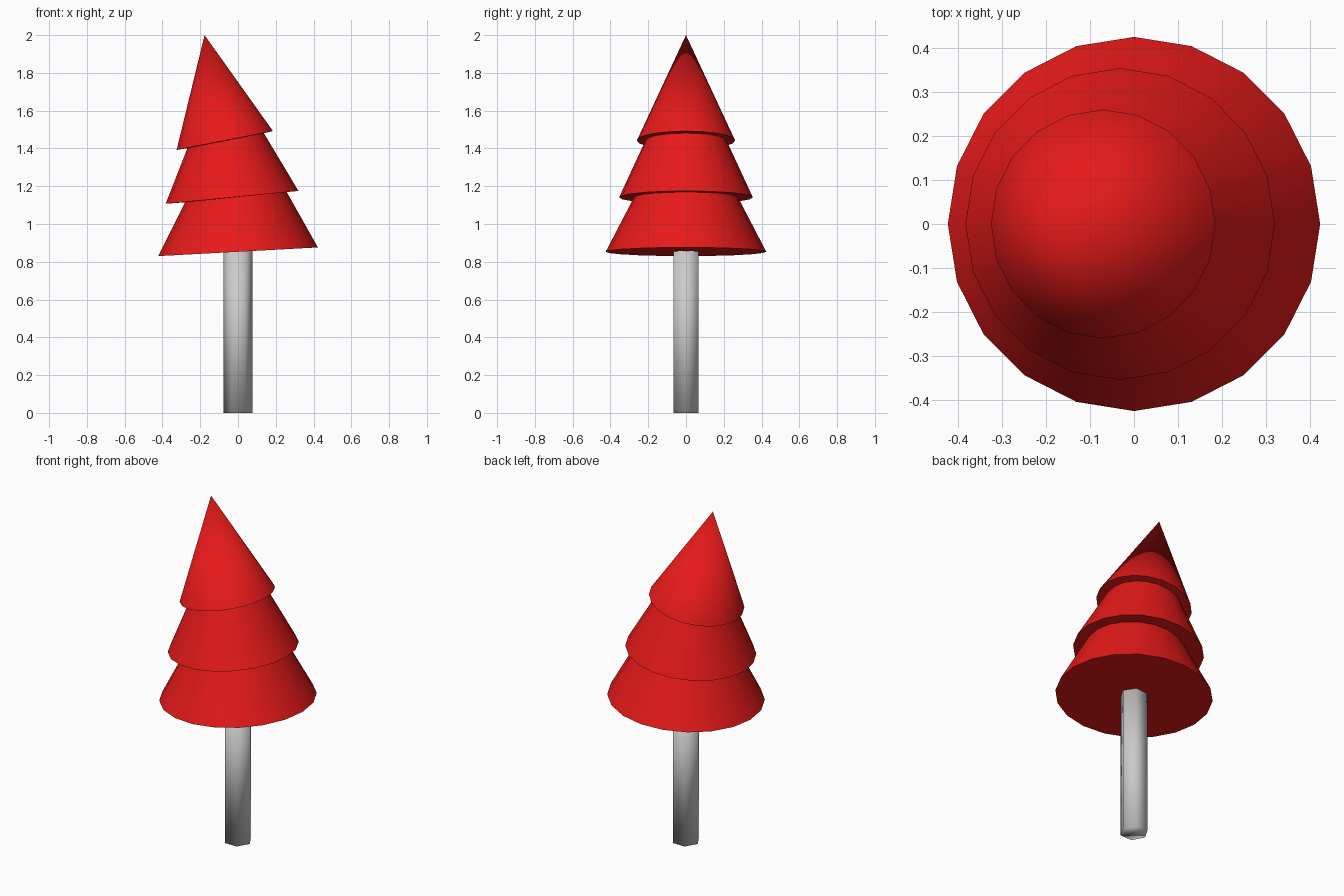
import bpy, bmesh, math

if "Cube" in bpy.data.objects:
    bpy.data.objects.remove(bpy.data.objects["Cube"])

def finish(name, bm, angle, color=None):
    bmesh.ops.recalc_face_normals(bm, faces=bm.faces)
    mesh = bpy.data.meshes.new(name)
    bm.to_mesh(mesh)
    bm.free()
    obj = bpy.data.objects.new(name, mesh)
    bpy.context.collection.objects.link(obj)
    if color:
        mat = bpy.data.materials.new(name + "_red")
        mat.diffuse_color = color
        mat.use_nodes = True
        mat.node_tree.nodes["Principled BSDF"].inputs["Base Color"].default_value = mat.diffuse_color
        mesh.materials.append(mat)
    bpy.ops.object.select_all(action='DESELECT')
    obj.select_set(True)
    bpy.context.view_layer.objects.active = obj
    bpy.ops.object.shade_smooth_by_angle(angle=math.radians(angle))
    return obj

def ring(bm, left, right, ry, sides):
    # tilted elliptical ring spanning left (x, z) to right (x, z)
    cx, cz = (left[0] + right[0]) / 2, (left[1] + right[1]) / 2
    hx, hz = (right[0] - left[0]) / 2, (right[1] - left[1]) / 2
    pts = [2 * math.pi * i / sides for i in range(sides)]
    return [bm.verts.new((cx + hx * math.cos(a), ry * math.sin(a), cz + hz * math.cos(a))) for a in pts]

def bridge(bm, a, b):
    n = len(a)
    for i in range(n):
        j = (i + 1) % n
        bm.faces.new((a[i], a[j], b[j], b[i]))

# Foliage: one leaning, three-tiered shell
bm = bmesh.new()
levels = [
    ((-0.423, 0.83), (0.423, 0.876), 0.425),   # bottom tier rim
    ((-0.28, 1.115), (0.258, 1.169), 0.275),   # tuck under middle tier
    ((-0.383, 1.107), (0.32, 1.175), 0.354),   # middle tier rim
    ((-0.268, 1.401), (0.137, 1.481), 0.215),  # tuck under top tier
    ((-0.325, 1.392), (0.185, 1.492), 0.26),   # top tier rim
]
rings = [ring(bm, l, r, ry, 20) for l, r, ry in levels]
bm.faces.new(rings[0])
for a, b in zip(rings, rings[1:]):
    bridge(bm, a, b)
tip = bm.verts.new((-0.177, 0, 2.0))
top = rings[-1]
for i in range(20):
    bm.faces.new((top[i], top[(i + 1) % 20], tip))
finish("foliage", bm, 35, (0.8, 0.01, 0.01, 1))

# Trunk: smooth-shaded hexagonal post
bm = bmesh.new()
low = ring(bm, (-0.077, 0), (0.077, 0), 0.077, 6)
high = ring(bm, (-0.077, 0.855), (0.077, 0.863), 0.077, 6)
bridge(bm, low, high)
bm.faces.new(low)
bm.faces.new(high)
finish("trunk", bm, 100)
